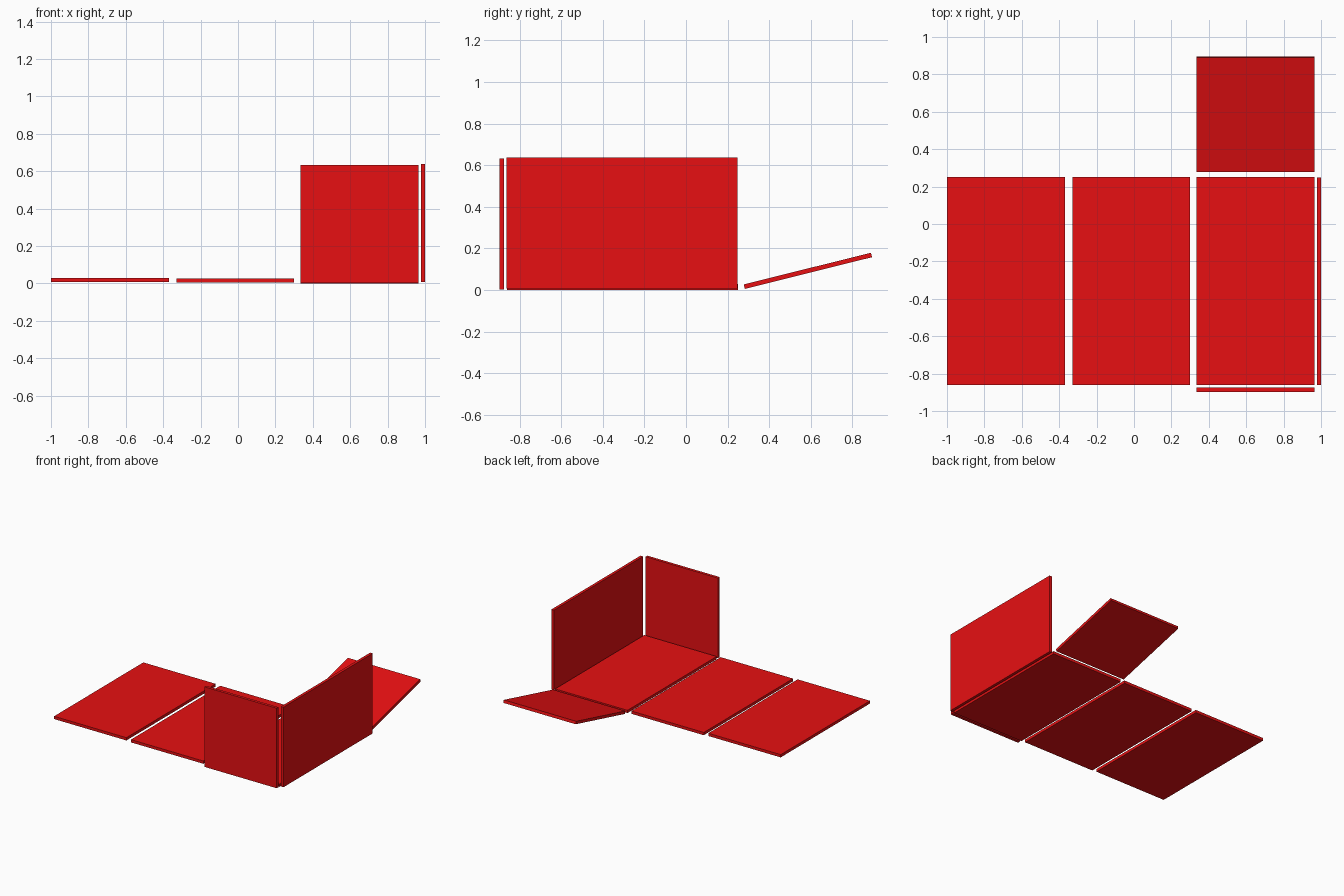
import bpy
import math

cube = bpy.data.objects.get("Cube")
if cube:
    bpy.data.objects.remove(cube, do_unlink=True)

# Single red material
red = bpy.data.materials.new("bright_red")
red.use_nodes = True
colour = (0.8, 0.005, 0.006, 1.0)
red.diffuse_color = colour
red.node_tree.nodes["Principled BSDF"].inputs["Base Color"].default_value = colour

THICK = 0.022   # panel thickness
SHORT = 0.63    # short side of every panel
LONG = 1.11     # long side of the large panels
MID_Y = -0.305  # centre of the large panels


def panel(name, centre, size, tilt=0.0):
    """Flat rectangular board, optionally tilted about x."""
    bpy.ops.mesh.primitive_cube_add(size=1, location=centre, rotation=(tilt, 0, 0))
    board = bpy.context.object
    board.name = name
    board.scale = size
    bpy.ops.object.transform_apply(location=False, rotation=True, scale=True)
    board.data.materials.append(red)
    return board


# Three boards lying in a row
for name, x, z in (("outer_flap", -0.685, 0.019),
                   ("middle_panel", -0.015, 0.0145),
                   ("base_panel", 0.65, 0.011)):
    panel(name, (x, MID_Y, z), (SHORT, LONG, THICK))

# Upright walls on the left and front edges of the base
panel("left_wall", (0.989, MID_Y - 0.002, 0.322), (THICK, LONG, SHORT))
panel("front_wall", (0.65, -0.886, 0.318), (SHORT, THICK, SHORT))

# Partly raised flap behind the base
panel("back_flap", (0.65, 0.586, 0.0925), (SHORT, SHORT, THICK), math.radians(14))
